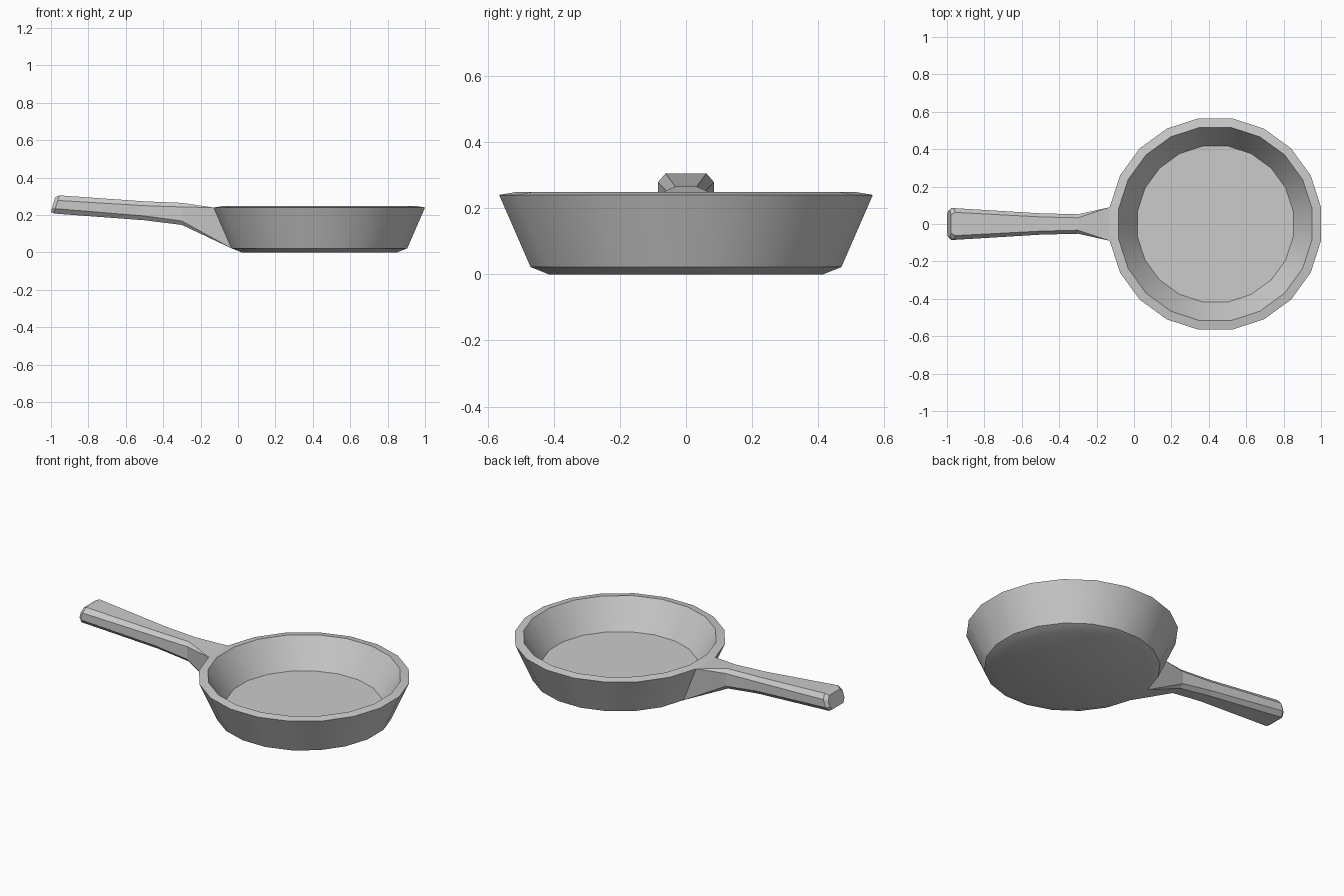
import bpy, bmesh, math

if "Cube" in bpy.data.objects:
    bpy.data.objects.remove(bpy.data.objects["Cube"])


def loft(name, rings, closed_start=True, closed_end=True):
    """Skin a list of equal-length point rings into one object."""
    bm = bmesh.new()
    loops = [[bm.verts.new(p) for p in ring] for ring in rings]
    n = len(loops[0])
    for a, b in zip(loops, loops[1:]):
        for i in range(n):
            j = (i + 1) % n
            bm.faces.new((a[i], a[j], b[j], b[i]))
    if closed_start:
        bm.faces.new(loops[0])
    if closed_end:
        bm.faces.new(loops[-1])
    bmesh.ops.remove_doubles(bm, verts=bm.verts, dist=0.0005)
    bmesh.ops.recalc_face_normals(bm, faces=bm.faces)
    mesh = bpy.data.meshes.new(name)
    bm.to_mesh(mesh)
    bm.free()
    obj = bpy.data.objects.new(name, mesh)
    bpy.context.collection.objects.link(obj)
    return obj


# Pan bowl: 20-sided lathe, flat-to-centre radius and height per ring
CX, SIDES = 0.435, 20
STEP = 2 * math.pi / SIDES
profile = [(0.415, 0.0), (0.47, 0.022), (0.565, 0.24), (0.517, 0.248), (0.417, 0.08)]


def circle(apothem, z):
    r = apothem / math.cos(STEP / 2)
    return [(CX + r * math.cos((i + 0.5) * STEP), r * math.sin((i + 0.5) * STEP), z)
            for i in range(SIDES)]


bowl = loft("pan_bowl", [circle(r, z) for r, z in profile])
bpy.context.view_layer.objects.active = bowl
bowl.select_set(True)
bpy.ops.object.shade_smooth_by_angle(angle=math.radians(22))


# Handle: octagonal sections, slightly tilted at the tip
def section(x_top, x_bot, zs, wi, wo):
    top, bot = zs[0], zs[3]
    half = []
    for z, w in zip(zs, (wi, wo, wo, wi)):
        x = x_bot + (x_top - x_bot) * (z - bot) / (top - bot)
        half.append((x, w, z))
    return half + [(x, -y, z) for x, y, z in reversed(half)]


# Root merges the octagon into the four corners of one wall facet
t = math.tan(STEP / 2)
upper = (CX - 0.565, 0.565 * t, 0.24)
lower = (CX - 0.47, 0.47 * t, 0.022)
root = [upper, upper, lower, lower]
root += [(x, -y, z) for x, y, z in reversed(root)]

handle = loft("handle", [
    section(-0.978, -1.0, (0.294, 0.27, 0.239, 0.217), 0.05, 0.07),
    section(-0.955, -0.985, (0.305, 0.278, 0.234, 0.208), 0.062, 0.085),
    section(-0.5, -0.5, (0.273, 0.25, 0.195, 0.172), 0.038, 0.057),
    section(-0.3, -0.3, (0.265, 0.243, 0.168, 0.147), 0.033, 0.052),
    root,
], closed_end=False)
